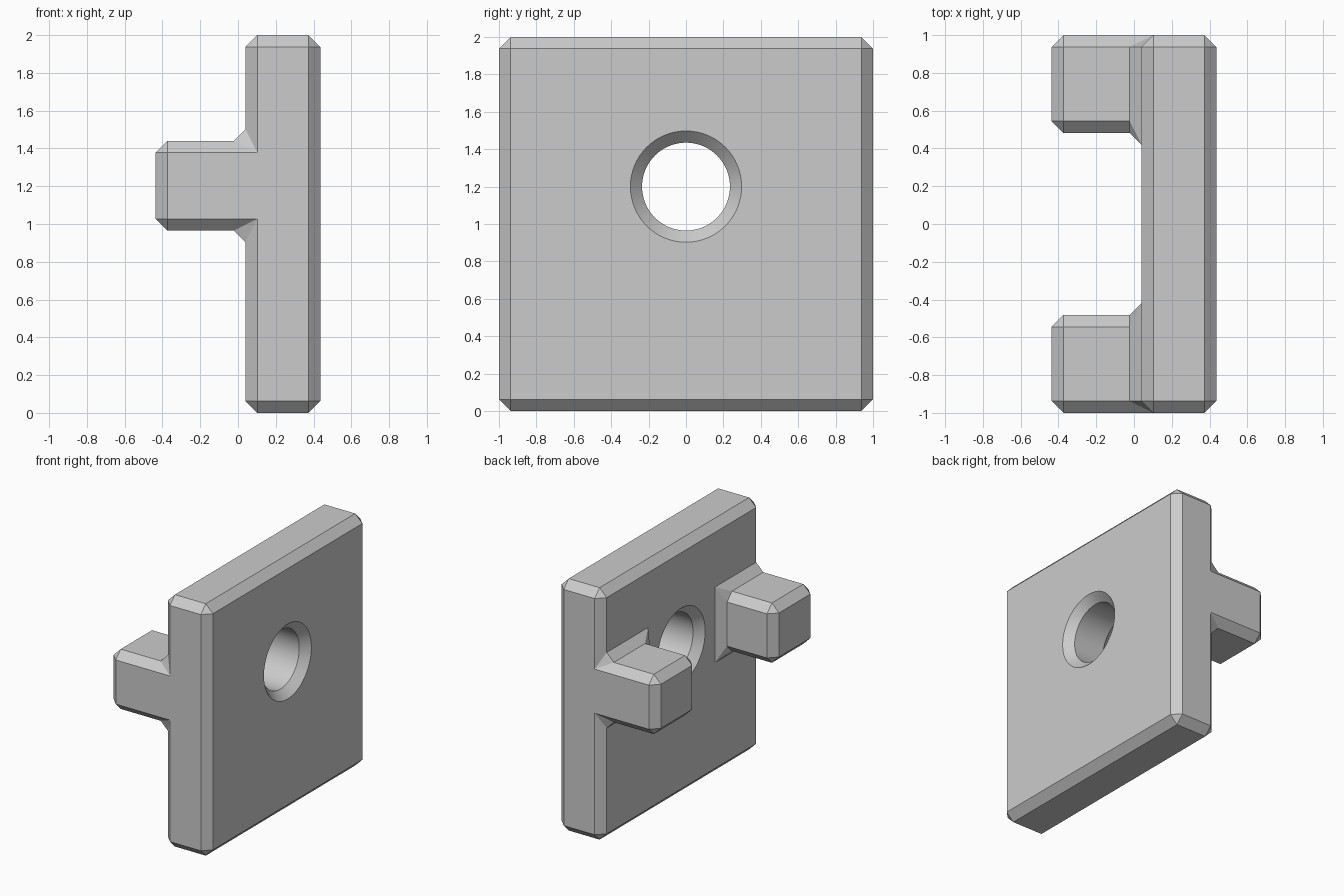
import bpy, bmesh, math
from mathutils import Matrix

if "Cube" in bpy.data.objects:
    bpy.data.objects.remove(bpy.data.objects["Cube"])

BEVEL = 0.0625
X0, X1, XP = 0.04, 0.436, -0.436      # plate back, plate front, peg tip
HOLE_Z, HOLE_R = 1.2, 0.235

grey = bpy.data.materials.new("plain grey")
grey.use_nodes = True
colour = (0.6, 0.6, 0.6, 1)
grey.diffuse_color = colour
grey.node_tree.nodes["Principled BSDF"].inputs["Base Color"].default_value = colour


def make_object(name, bm):
    bmesh.ops.recalc_face_normals(bm, faces=bm.faces)
    mesh = bpy.data.meshes.new(name)
    bm.to_mesh(mesh)
    bm.free()
    mesh.materials.append(grey)
    obj = bpy.data.objects.new(name, mesh)
    bpy.context.collection.objects.link(obj)
    return obj


def box(name, lo, hi):
    bm = bmesh.new()
    bmesh.ops.create_cube(bm, size=1)
    for v in bm.verts:
        v.co = [l if c < 0 else h for c, l, h in zip(v.co, lo, hi)]
    return make_object(name, bm)


def apply_modifiers(obj):
    deps = bpy.context.evaluated_depsgraph_get()
    obj.data = bpy.data.meshes.new_from_object(obj.evaluated_get(deps))
    obj.modifiers.clear()


def boolean(obj, other, operation):
    mod = obj.modifiers.new(operation.lower(), 'BOOLEAN')
    mod.operation, mod.object, mod.solver = operation, other, 'EXACT'
    apply_modifiers(obj)
    bpy.data.objects.remove(other)


# Square plate with two pegs flush with its sides
plate = box("pegged_plate", (X0, -1, 0), (X1, 1, 2))
for y0, y1 in ((-1, -0.482), (0.482, 1)):
    boolean(plate, box("peg", (XP, y0, 0.965), (X0 + 0.1, y1, 1.44)), 'UNION')

# Merge flush faces, then chamfer every corner, inside and out
bm = bmesh.new()
bm.from_mesh(plate.data)
bmesh.ops.remove_doubles(bm, verts=bm.verts, dist=0.0001)
bmesh.ops.dissolve_limit(bm, angle_limit=0.02, verts=bm.verts, edges=bm.edges)
bm.to_mesh(plate.data)
bm.free()
bevel = plate.modifiers.new("chamfer", 'BEVEL')
bevel.width, bevel.segments, bevel.limit_method = BEVEL, 1, 'ANGLE'
bevel.use_clamp_overlap = False
apply_modifiers(plate)

# Round hole with countersunk rims, cut by a turned profile
bm = bmesh.new()
over = 0.05
wide = HOLE_R + BEVEL + over
profile = [(X0 - over, 0), (X0 - over, wide), (X0 + BEVEL, HOLE_R),
           (X1 - BEVEL, HOLE_R), (X1 + over, wide), (X1 + over, 0)]
verts = [bm.verts.new((x, r, 0)) for x, r in profile]
edges = [bm.edges.new(pair) for pair in zip(verts, verts[1:])]
bmesh.ops.spin(bm, geom=verts + edges, cent=(0, 0, 0), axis=(1, 0, 0),
               angle=math.tau, steps=64)
bmesh.ops.remove_doubles(bm, verts=bm.verts, dist=0.0001)
bmesh.ops.transform(bm, matrix=Matrix.Translation((0, 0, HOLE_Z)), verts=bm.verts)
cutter = make_object("hole_cutter", bm)
cutter.hide_render = True
boolean(plate, cutter, 'DIFFERENCE')

# Smooth hole wall, crisp chamfers
bpy.ops.object.select_all(action='DESELECT')
plate.select_set(True)
bpy.context.view_layer.objects.active = plate
bpy.ops.object.shade_smooth_by_angle(angle=math.radians(20))
